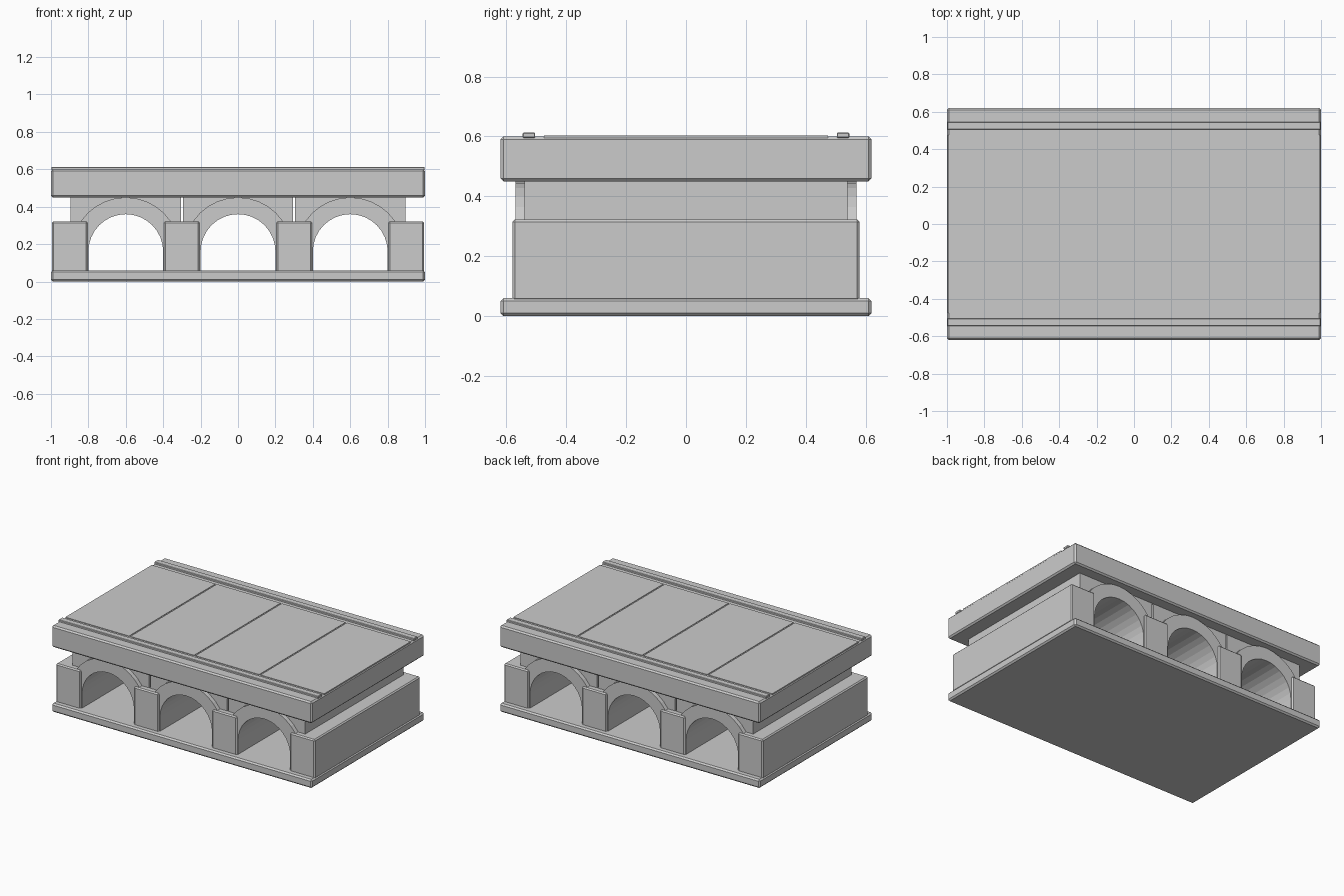
import bpy, bmesh, math

if "Cube" in bpy.data.objects:
    bpy.data.objects.remove(bpy.data.objects["Cube"])


def finish(name, bm):
    bmesh.ops.recalc_face_normals(bm, faces=bm.faces[:])
    mesh = bpy.data.meshes.new(name)
    bm.to_mesh(mesh)
    bm.free()
    obj = bpy.data.objects.new(name, mesh)
    bpy.context.collection.objects.link(obj)
    return obj


def box(name, x0, x1, y0, y1, z0, z1, bevel=0.0):
    bm = bmesh.new()
    bmesh.ops.create_cube(bm, size=1)
    for v in bm.verts:
        v.co = ((x0 + x1) / 2 + v.co.x * (x1 - x0),
                (y0 + y1) / 2 + v.co.y * (y1 - y0),
                (z0 + z1) / 2 + v.co.z * (z1 - z0))
    obj = finish(name, bm)
    if bevel:
        mod = obj.modifiers.new("edge_chamfer", 'BEVEL')
        mod.width = bevel
        mod.segments = 1
    return obj


def strip_solid(name, inner, outer, half_depth):
    """Solid between two matching x-z outlines, extruded along y."""
    bm = bmesh.new()
    rings = []
    for (xi, zi), (xo, zo) in zip(inner, outer):
        rings.append([bm.verts.new(p) for p in (
            (xi, -half_depth, zi), (xo, -half_depth, zo),
            (xo, half_depth, zo), (xi, half_depth, zi))])
    for a, b in zip(rings, rings[1:]):
        for k in range(4):
            n = (k + 1) % 4
            bm.faces.new((a[k], a[n], b[n], b[k]))
    bm.faces.new(rings[0])
    bm.faces.new(rings[-1])
    return finish(name, bm)


SPRING, SEGS = 0.16, 16


def arc(cx, r):
    return [(cx + r * math.cos(math.pi * i / SEGS),
             SPRING + r * math.sin(math.pi * i / SEGS)) for i in range(SEGS + 1)]


def legged(cx, r):
    return [(cx + r, 0.05)] + arc(cx, r) + [(cx - r, 0.05)]


# Base slab and deck
box("base_slab", -1, 1, -0.62, 0.62, 0, 0.06, 0.01)
box("deck", -1, 1, -0.62, 0.62, 0.45, 0.60, 0.01)

# Piers
for i, x in enumerate((-0.9, -0.3, 0.3, 0.9)):
    box(f"pier_{i + 1}", x - 0.095, x + 0.095, -0.58, 0.58, 0.05, 0.322, 0.008)

# Barrel arches with recessed spandrel walls
for i, cx in enumerate((-0.6, 0.0, 0.6)):
    strip_solid(f"arch_{i + 1}", legged(cx, 0.20), legged(cx, 0.29), 0.57)
    inner = arc(cx, 0.28)
    outer = []
    for k in range(SEGS + 1):
        c, s = math.cos(math.pi * k / SEGS), math.sin(math.pi * k / SEGS)
        m = max(abs(c), abs(s))
        outer.append((cx + 0.295 * c / m, SPRING + 0.295 * s / m))
    strip_solid(f"spandrel_{i + 1}", inner, outer, 0.54)

# Curb strips along both deck edges
for side, y in (("front", -0.525), ("back", 0.525)):
    box(f"{side}_curb", -0.998, 0.998, y - 0.021, y + 0.021, 0.595, 0.613, 0.003)

# Thin paving panels separated by narrow joints
for i, x in enumerate((-0.75, -0.25, 0.25, 0.75)):
    box(f"paving_{i + 1}", x - 0.245, x + 0.245, -0.475, 0.475, 0.595, 0.604)
